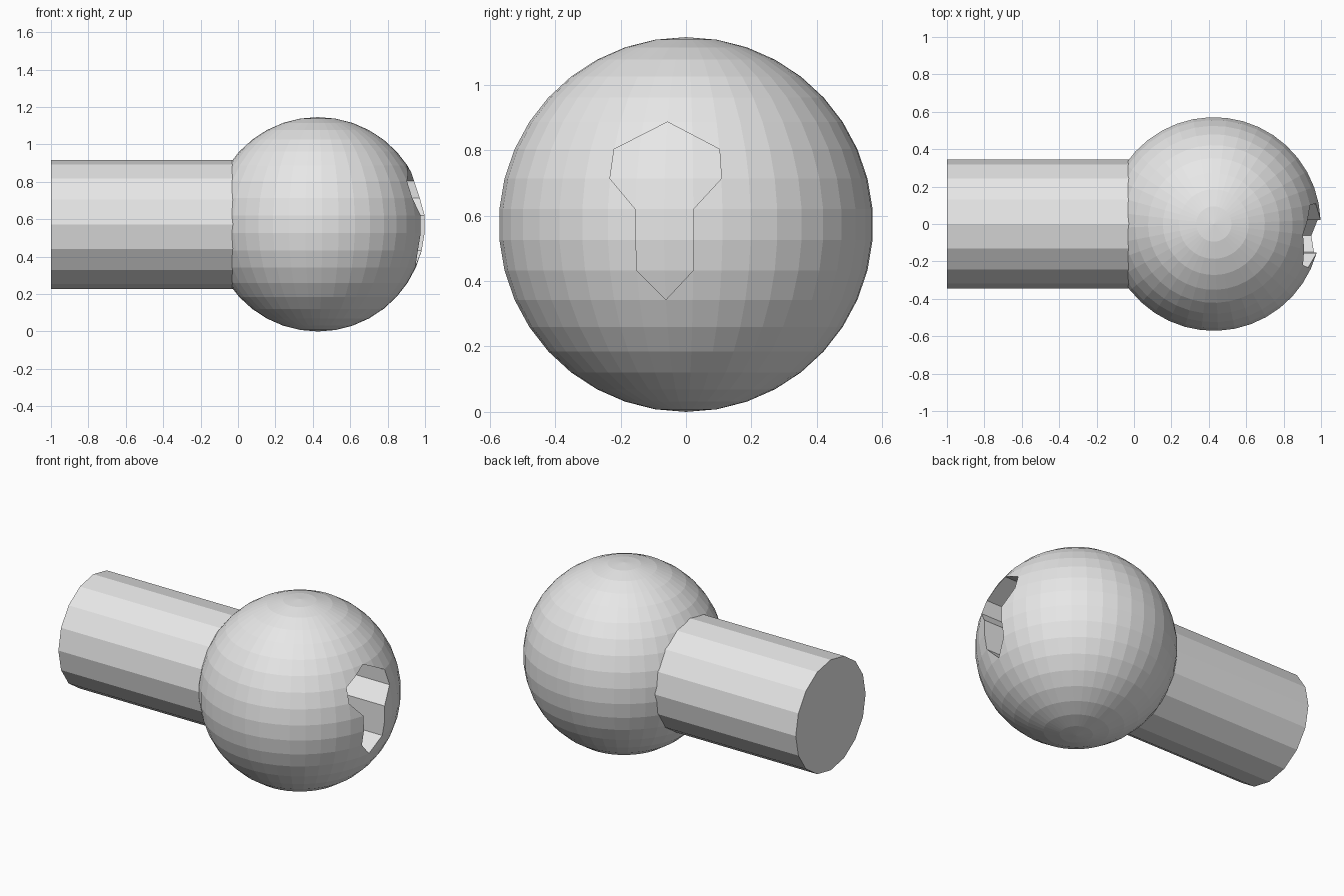
import bpy, bmesh, math
from mathutils import Matrix, Vector

if "Cube" in bpy.data.objects:
    bpy.data.objects.remove(bpy.data.objects["Cube"])

R = 0.573
CENTRE = Vector((0.427, 0.0, R))
SEGMENTS, RINGS, TURN = 40, 19, math.radians(2.25)
DEPTH = 0.3

grey = bpy.data.materials.new("light_grey")
grey.diffuse_color = (0.8, 0.8, 0.8, 1)
grey.use_nodes = True
grey.node_tree.nodes["Principled BSDF"].inputs["Base Color"].default_value = grey.diffuse_color


def add_object(name, bm):
    bmesh.ops.recalc_face_normals(bm, faces=bm.faces)
    mesh = bpy.data.meshes.new(name)
    bm.to_mesh(mesh)
    bm.free()
    mesh.materials.append(grey)
    obj = bpy.data.objects.new(name, mesh)
    bpy.context.collection.objects.link(obj)
    return obj


def ball(name, shift=0.0):
    bm = bmesh.new()
    place = Matrix.Translation(CENTRE - Vector((shift, 0, 0))) @ Matrix.Rotation(TURN, 4, 'Z')
    bmesh.ops.create_uvsphere(bm, u_segments=SEGMENTS, v_segments=RINGS, radius=R, matrix=place)
    return add_object(name, bm)


def subtract(target, cutter):
    mod = target.modifiers.new("cut", 'BOOLEAN')
    mod.operation, mod.solver, mod.object = 'DIFFERENCE', 'EXACT', cutter
    bpy.context.view_layer.objects.active = target
    bpy.ops.object.modifier_apply(modifier=mod.name)
    bpy.data.objects.remove(cutter)


# Shaft: sixteen-sided bar running into the ball
bm = bmesh.new()
x0, x1 = -1.0, 0.1
bmesh.ops.create_cone(bm, cap_ends=True, segments=16, radius1=0.345, radius2=0.345, depth=x1 - x0,
                      matrix=Matrix.Translation(((x0 + x1) / 2, 0, R)) @ Matrix.Rotation(math.pi / 2, 4, 'Y'))
add_object("shaft", bm)

# Keyhole outline as (column, half ring) steps on the ball's own grid
steps = [(-1, 7), (1, 5), (1, 3), (0, 1), (0, -3), (-1, -5), (-2, -3), (-2, 1), (-3, 3), (-3, 5)]
outline = []
for col, half in steps:
    lat = half * math.pi / RINGS / 2
    lon = TURN + col * math.tau / SEGMENTS
    outline.append((R * math.cos(lat) * math.sin(lon), R + R * math.sin(lat)))

# Keyhole cutter: prism along x whose inner end follows a set-back copy of the ball
bm = bmesh.new()
face = bm.faces.new([bm.verts.new((0.5, y, z)) for y, z in outline])
ext = bmesh.ops.extrude_face_region(bm, geom=[face])
bmesh.ops.translate(bm, vec=(0.8, 0, 0), verts=[v for v in ext["geom"] if isinstance(v, bmesh.types.BMVert)])
cutter = add_object("keyhole_cutter", bm)
cutter.hide_render = True
subtract(cutter, ball("keyhole_floor", DEPTH))

# Ball with the keyhole recess
subtract(ball("ball"), cutter)
